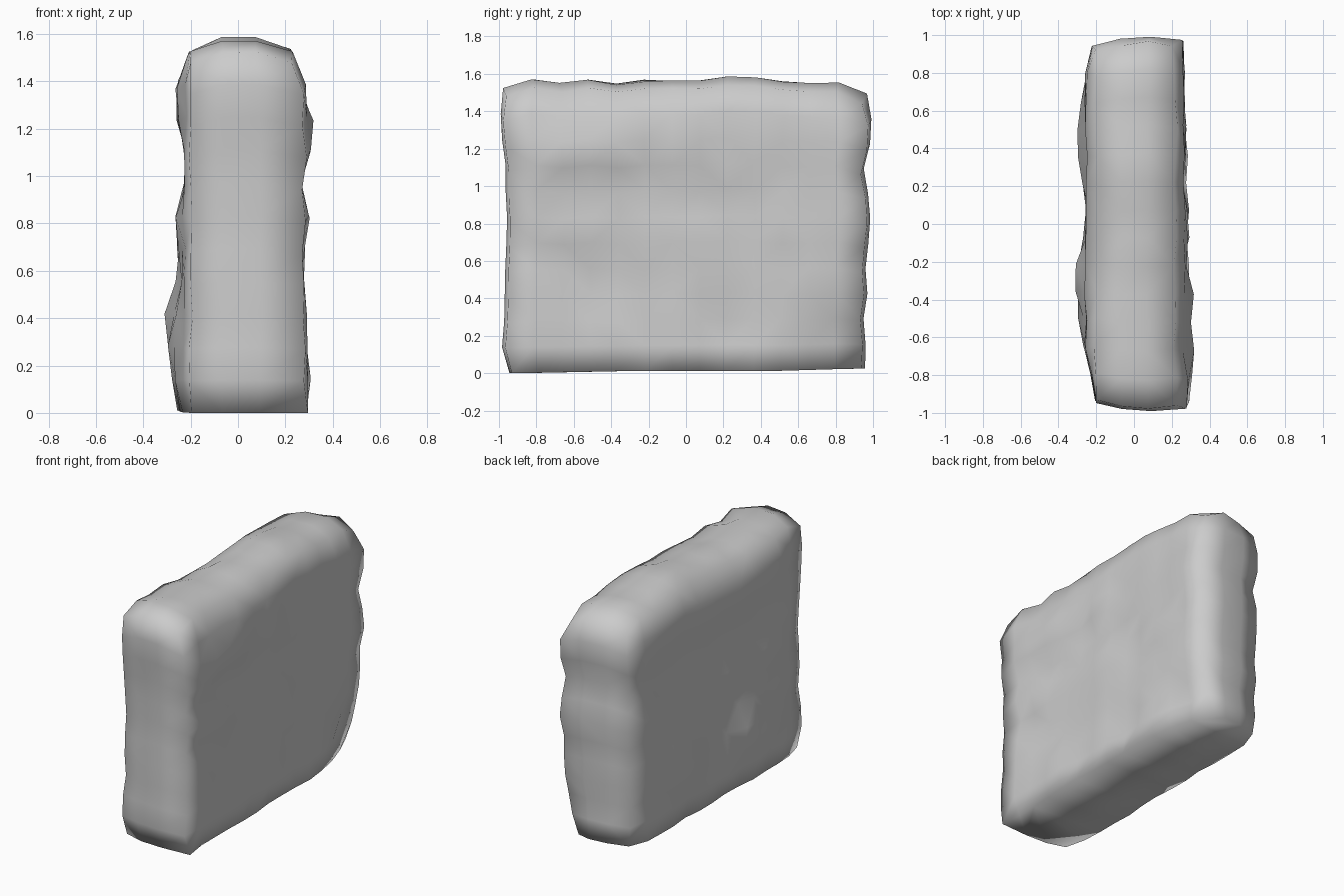
import bpy, bmesh
from mathutils import Vector, noise

if "Cube" in bpy.data.objects:
    bpy.data.objects.remove(bpy.data.objects["Cube"])


def curve(points, t):
    """Piecewise-linear outline lookup."""
    if t <= points[0][0]:
        return points[0][1]
    for (a, va), (b, vb) in zip(points, points[1:]):
        if t <= b:
            return va + (vb - va) * (t - a) / (b - a)
    return points[-1][1]


# Outlines of the slab: half thickness by height and by length
right_z = [(0, .28), (.17, .31), (.5, .285), (.73, .29), (.87, .31), (1, .27), (1.25, .35), (1.37, .31), (1.55, .22)]
left_z = [(0, .25), (.2, .29), (.42, .35), (.55, .27), (.68, .26), (.82, .29), (1, .24), (1.15, .24), (1.38, .29), (1.55, .2)]
right_y = [(-.94, .28), (-.65, .35), (-.55, .31), (-.38, .35), (-.2, .28), (0, .32), (.2, .27), (.4, .29), (.7, .28), (.97, .25)]
left_y = [(-.95, .2), (-.75, .26), (-.3, .35), (0, .26), (.2, .29), (.47, .32), (.7, .29), (.96, .22)]
# End faces by height, top by length
front_z = [(0, .94), (.1, .98), (.25, .965), (.75, .955), (.92, .945), (1.06, .965), (1.2, .95), (1.35, 1), (1.53, .97)]
back_z = [(0, .95), (.12, .955), (.3, .94), (.4, .965), (.6, .95), (.8, .98), (1, .97), (1.2, .94), (1.34, 1), (1.55, .96)]
top_y = [(-.96, 1.53), (-.85, 1.58), (-.65, 1.555), (-.55, 1.58), (-.4, 1.55), (-.15, 1.585), (0, 1.56), (.28, 1.6), (.6, 1.555), (.85, 1.56), (.96, 1.5)]

# Box sliced into a coarse grid
bm = bmesh.new()
bmesh.ops.create_cube(bm, size=2)
for axis, count in ((0, 3), (1, 13), (2, 11)):
    normal = Vector([float(i == axis) for i in range(3)])
    for i in range(1, count):
        bmesh.ops.bisect_plane(bm, geom=bm.verts[:] + bm.edges[:] + bm.faces[:],
                               plane_co=normal * (2 * i / count - 1), plane_no=normal)

# The underside is one plain face
bm.normal_update()
bmesh.ops.dissolve_faces(bm, faces=[f for f in bm.faces if f.normal.z < -.9])

# Weathered stone surface
for v in bm.verts:
    u, s, w = v.co
    y, z = s * .97, (w + 1) * .785
    n = noise.noise(Vector((u * 2 + 5, s * 4, w * 3.5)))
    if u > 0:
        half = min(curve(right_y, y), curve(right_z, z))
        # chipped lower back corner
        half -= .1 * max(0, (s - .5) * 2) * max(0, (-w - .4) / .6)
    else:
        half = min(curve(left_y, y), curve(left_z, z))
    dip = .025 * (1 - s ** 4) * (1 - w ** 4)
    x = u * (half - dip + .03 * n)
    crown = .03 * (u - .25) ** 2
    end = curve(front_z if s < 0 else back_z, z) + .008 - crown + .015 * min(n, 0)
    top = curve(top_y, y) - .05 * u * u + (.015 * min(n, 0) if w > .9 else 0)
    base = curve([(-.95, 0), (-.3, .012), (.5, .012), (.95, .025)], y)
    v.co = (x, s * end, base + (w + 1) / 2 * (top - base))
bmesh.ops.triangulate(bm, faces=bm.faces[:])

mesh = bpy.data.meshes.new("stone_slab")
bm.to_mesh(mesh)
bm.free()
slab = bpy.data.objects.new("stone_slab", mesh)
bpy.context.collection.objects.link(slab)
for p in mesh.polygons:
    p.use_smooth = True
